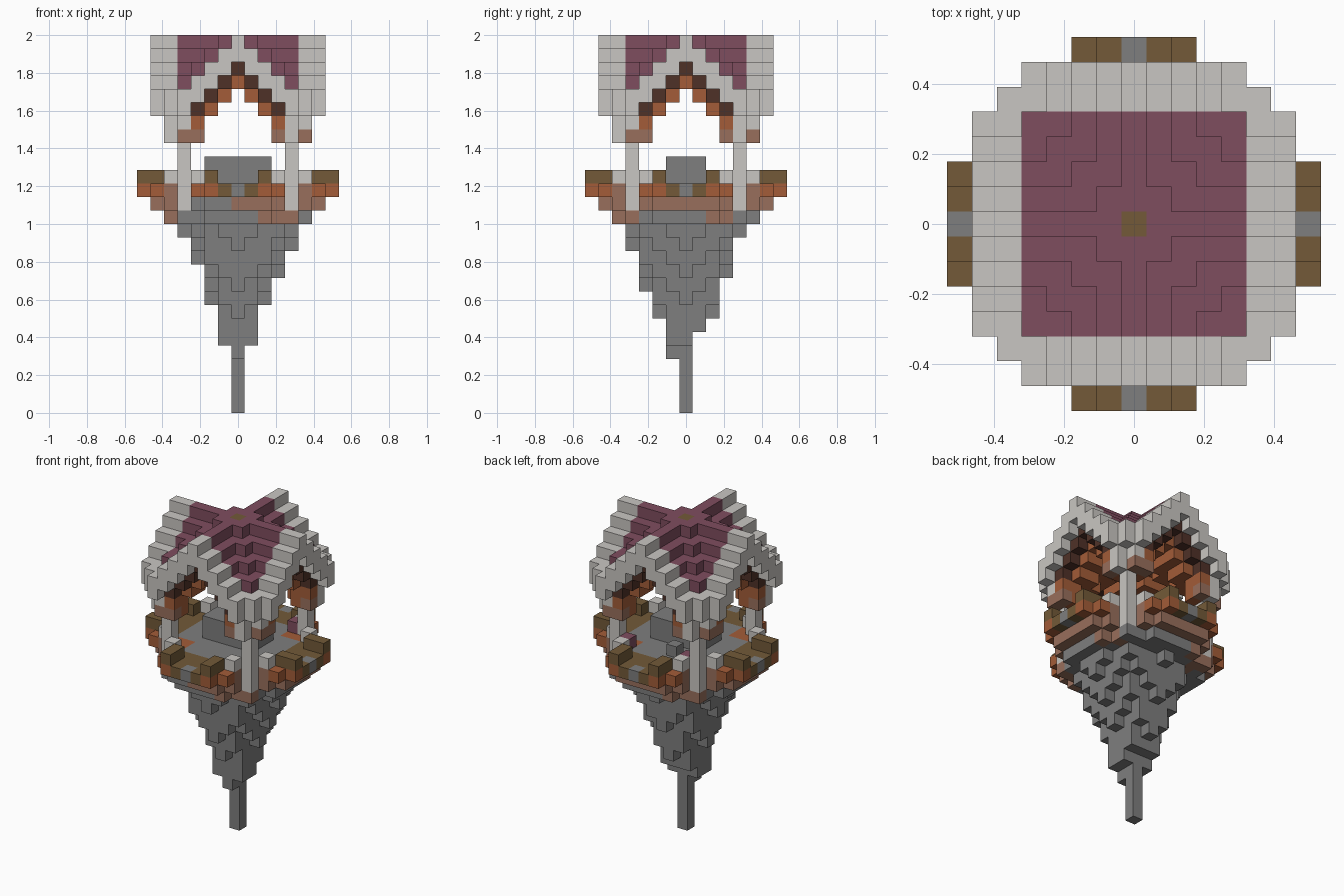
import bpy
import bmesh

cube = bpy.data.objects.get("Cube")
if cube:
    bpy.data.objects.remove(cube, do_unlink=True)

U = 1 / 14  # block size


def linear(c):
    c /= 255
    return c / 12.92 if c <= 0.04045 else ((c + 0.055) / 1.055) ** 2.4


def material(name, *rgb):
    m = bpy.data.materials.new(name)
    col = [linear(c) for c in rgb] + [1]
    m.use_nodes = True
    m.diffuse_color = col
    m.node_tree.nodes["Principled BSDF"].inputs["Base Color"].default_value = col
    return m


MATS = {
    "stone": material("grey_stone", 126, 126, 126),
    "pale": material("pale_stone", 201, 198, 194),
    "purple": material("plum_tile", 127, 77, 95),
    "orange": material("orange_wood", 163, 92, 56),
    "tan": material("tan_clay", 153, 111, 92),
    "dark": material("dark_wood", 79, 49, 39),
    "olive": material("olive_wood", 115, 90, 56),
}

blocks = {}  # (x, y, level) -> (part, colour)


def put(part, colour, x, y, low, high=None):
    for k in range(low, (low if high is None else high) + 1):
        blocks[x, y, k] = (part, colour)


def tangent(x, y):
    """Position along the side that the block belongs to."""
    if abs(y) >= abs(x):
        return x if y < 0 else -x
    return y if x > 0 else -y


def grid(n):
    """Every column, with its distance from the centre and from the nearer axis."""
    span = range(-n, n + 1)
    return [(x, y, max(abs(x), abs(y)), min(abs(x), abs(y))) for x in span for y in span]


# Hanging rock spike: lowest level of each column, from its two profiles
PROFILE_X = [14, 13, 11, 8, 5, 0, 5, 8, 10, 12, 14]
PROFILE_Y = [14, 12, 9, 7, 4, 0, 6, 7, 10, 13, 14]
for x, y, far, near in grid(5):
    if far == 5 and near > 2:
        continue
    low = max(PROFILE_X[x + 5], PROFILE_Y[y + 5]) + (near if far > 1 else 0)
    put("rock_spike", "stone", x, y, min(low, 14), 14)
    if (far == 5 or near >= 3) and tangent(x, y) >= 2:
        put("rock_spike", "tan", x, y, 14)

# Floor, balconies, railings and pillars
for x, y, far, near in grid(7):
    if (far <= 6 and near <= 2) or (far <= 5 and near <= 3):
        rim = far == 6 or (far == 5 and near == 3)
        bare = y < -4 and -3 <= x < 0
        put("floor", "tan" if rim and not bare else "stone", x, y, 15)
    if near <= 2 or (far <= 6 and near <= 3):
        colour = "stone"
        if (far >= 6 and near >= 2) or (far < 5 and near == 3):
            colour = "orange"
        elif far == 5 and near == 3:
            colour = "tan"
        elif far >= 5 and (far, near) != (7, 0):
            colour = "olive"
        put("floor", colour, x, y, 16)
    if far >= 6 and near == 2:
        put("balcony_rail", "olive", x, y, 17)
    if far == 5 and near == 3:
        put("rail_cap", "pale", x, y, 17)
    if far == near == 4:
        put("pillar", "pale", x, y, 15, 19)

# Central table, stool and two seats by the back pillars
for x, y, far, near in grid(2):
    if abs(y) <= 1:
        put("table", "stone", x, y, 17, 18)
put("stool", "stone", -1, 3, 17)
for x in (-3, 3):
    put("seat", "purple", x, 4, 17)

# Crossed gable roof with vaulted ceiling and filled valleys
for x, y, far, near in grid(6):
    if far <= 4:
        drop = near - 1 if far == near > 0 else near
        put("ceiling", "orange", x, y, 24 - drop, 25 - drop)
        put("roof", "purple", x, y, 26 - drop, 27 - drop)
        if far == 4 and near >= 3:
            put("arch_foot", "tan" if near == 4 else "orange", x, y, 20)
    elif near <= 4:
        put("gable", "pale", x, y, 26 - near, 27 - near)
        if far == 5 and near <= 3:
            put("arch_trim", "dark", x, y, 25 - near)
        if far == 5 and near == 3:
            put("arch_trim", "orange", x, y, 21)
            put("arch_foot", "tan", x, y, 20)
        if far == 5 and near == 4:
            put("gable", "pale", x, y, 21, 22)
            put("arch_foot", "pale" if tangent(x, y) > 0 else "tan", x, y, 20)
    elif far == 5:
        put("gable", "pale", x, y, 22, 23)
put("roof_boss", "olive", 0, 0, 27)


# Face corners for each of the six block directions
def face_corners(axis, sign):
    a, b = (axis + 1) % 3, (axis + 2) % 3
    corners = []
    for p, q in ((-1, -1), (1, -1), (1, 1), (-1, 1)):
        c = [0, 0, 0]
        c[axis], c[a], c[b] = sign, p, q
        corners.append(c)
    return corners if sign > 0 else corners[::-1]


def build(part):
    """Mesh the outside faces of every block in one part."""
    bm = bmesh.new()
    verts = {}
    used = []
    for cell, (name, colour) in blocks.items():
        if name != part:
            continue
        if colour not in used:
            used.append(colour)
        for axis in range(3):
            for sign in (-1, 1):
                beside = list(cell)
                beside[axis] += sign
                if tuple(beside) in blocks:
                    continue
                quad = []
                for c in face_corners(axis, sign):
                    key = tuple(2 * cell[i] + c[i] for i in range(3))
                    if key not in verts:
                        px, py, pz = key
                        verts[key] = bm.verts.new((px * U / 2, py * U / 2, (pz + 1) * U / 2))
                    quad.append(verts[key])
                face = bm.faces.new(quad)
                face.material_index = used.index(colour)
    mesh = bpy.data.meshes.new(part)
    bm.to_mesh(mesh)
    bm.free()
    for colour in used:
        mesh.materials.append(MATS[colour])
    bpy.context.collection.objects.link(bpy.data.objects.new(part, mesh))


for part in sorted({p for p, c in blocks.values()}):
    build(part)
